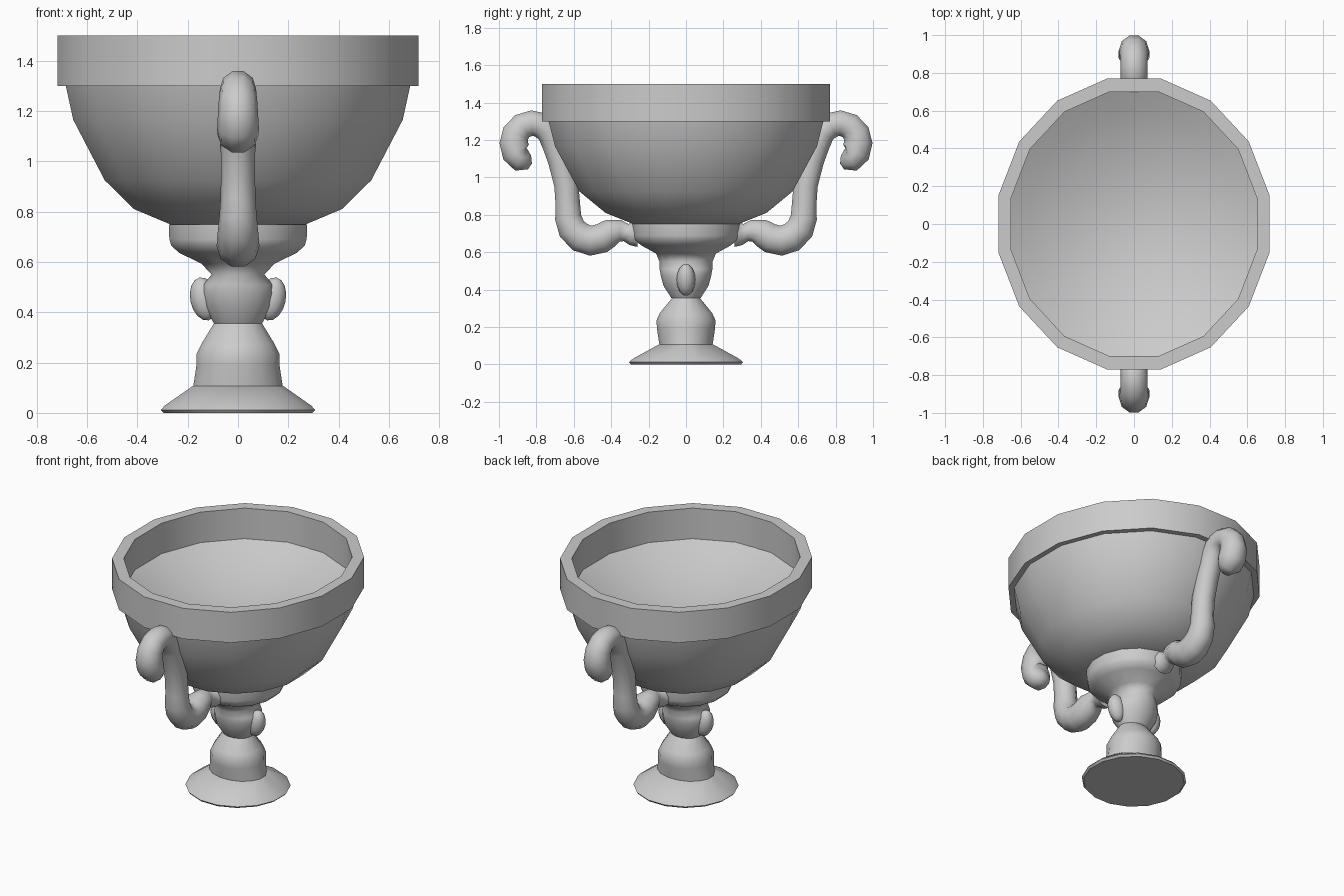
import bpy, bmesh, math

if "Cube" in bpy.data.objects:
    bpy.data.objects.remove(bpy.data.objects["Cube"])

SIDES = 16
FIT = math.cos(math.pi / SIDES)


def finish(obj, angle=32):
    bpy.ops.object.select_all(action='DESELECT')
    obj.select_set(True)
    bpy.context.view_layer.objects.active = obj
    bpy.ops.object.shade_smooth_by_angle(angle=math.radians(angle))


def lathe(name, rings, cap_start=False, cap_end=False, angle=32):
    """Skin 16-sided oval rings given as (half width x, half width y, z)."""
    bm = bmesh.new()
    loops = []
    for rx, ry, z in rings:
        loop = []
        for i in range(SIDES):
            a = 2 * math.pi * (i + 0.5) / SIDES
            loop.append(bm.verts.new((rx / FIT * math.cos(a), ry / FIT * math.sin(a), z)))
        loops.append(loop)
    for lo, hi in zip(loops, loops[1:]):
        for i in range(SIDES):
            j = (i + 1) % SIDES
            bm.faces.new((lo[i], lo[j], hi[j], hi[i]))
    if cap_start:
        bm.faces.new(loops[0][::-1])
    if cap_end:
        bm.faces.new(loops[-1])
    mesh = bpy.data.meshes.new(name)
    bm.to_mesh(mesh)
    bm.free()
    obj = bpy.data.objects.new(name, mesh)
    bpy.context.collection.objects.link(obj)
    finish(obj, angle)
    return obj


# Flared foot
lathe("foot", [(.295, .295, 0), (.307, .304, .012), (.29, .285, .03), (.18, .145, .107)],
      cap_start=True, cap_end=True)

# Lower stem
lathe("lower_stem", [(.178, .142, .105), (.165, .155, .19), (.165, .158, .235),
                     (.145, .14, .275), (.095, .073, .357)])

# Knob and collar under the bowl
lathe("knob_and_collar", [(.095, .078, .355), (.133, .12, .42), (.143, .135, .475),
                          (.138, .141, .51), (.105, .142, .55), (.145, .16, .593),
                          (.235, .24, .637), (.265, .275, .665), (.273, .282, .69),
                          (.275, .285, .75)], angle=80)

# Bowl outside
lathe("bowl", [(.27, .28, .75), (.413, .43, .81), (.53, .57, .925),
               (.655, .70, 1.165), (.685, .735, 1.302)], cap_start=True)

# Rim band with the shallow dished inside
dish = [(.65 * t, .70 * t, 1.3 - .19 * (1 - t * t)) for t in (1, .85, .7, .5, .3, .1)]
lathe("rim_and_inside", [(.67, .72, 1.3), (.717, .77, 1.3), (.717, .77, 1.5),
                         (.65, .70, 1.5)] + dish, cap_end=True)

# Side lobes on the knob
for side, sx in (("right", 1), ("left", -1)):
    bpy.ops.mesh.primitive_uv_sphere_add(segments=12, ring_count=8, location=(sx * .135, 0, .453),
                                         rotation=(0, sx * math.radians(12), 0))
    lobe = bpy.context.object
    lobe.name = side + "_lobe"
    lobe.scale = (.055, .05, .087)
    finish(lobe, 60)

# Scrolled handles: (distance from axis, z, tube radius)
PATH = [(.26, .70, .075), (.295, .70, .065), (.32, .705, .05), (.35, .715, .06),
        (.40, .705, .077), (.45, .675, .083), (.51, .662, .085), (.565, .68, .084),
        (.61, .725, .08), (.63, .785, .074), (.632, .86, .069), (.64, .96, .068),
        (.672, 1.09, .069), (.70, 1.17, .07), (.73, 1.24, .071), (.775, 1.28, .072),
        (.825, 1.29, .072), (.875, 1.275, .073), (.91, 1.235, .077), (.921, 1.185, .08),
        (.908, 1.135, .083), (.88, 1.107, .082), (.852, 1.105, .065), (.835, 1.11, .04),
        (.828, 1.112, .01)]
for side, sy in (("front", -1), ("back", 1)):
    curve = bpy.data.curves.new(side + "_handle", 'CURVE')
    curve.dimensions = '3D'
    curve.bevel_depth = 1
    curve.bevel_resolution = 3
    curve.use_fill_caps = True
    spline = curve.splines.new('POLY')
    spline.points.add(len(PATH) - 1)
    for p, (d, z, r) in zip(spline.points, PATH):
        p.co = (0, sy * d, z, 1)
        p.radius = r
    handle = bpy.data.objects.new(side + "_handle", curve)
    bpy.context.collection.objects.link(handle)
    bpy.ops.object.select_all(action='DESELECT')
    handle.select_set(True)
    bpy.context.view_layer.objects.active = handle
    bpy.ops.object.convert(target='MESH')
    finish(bpy.context.object, 75)
